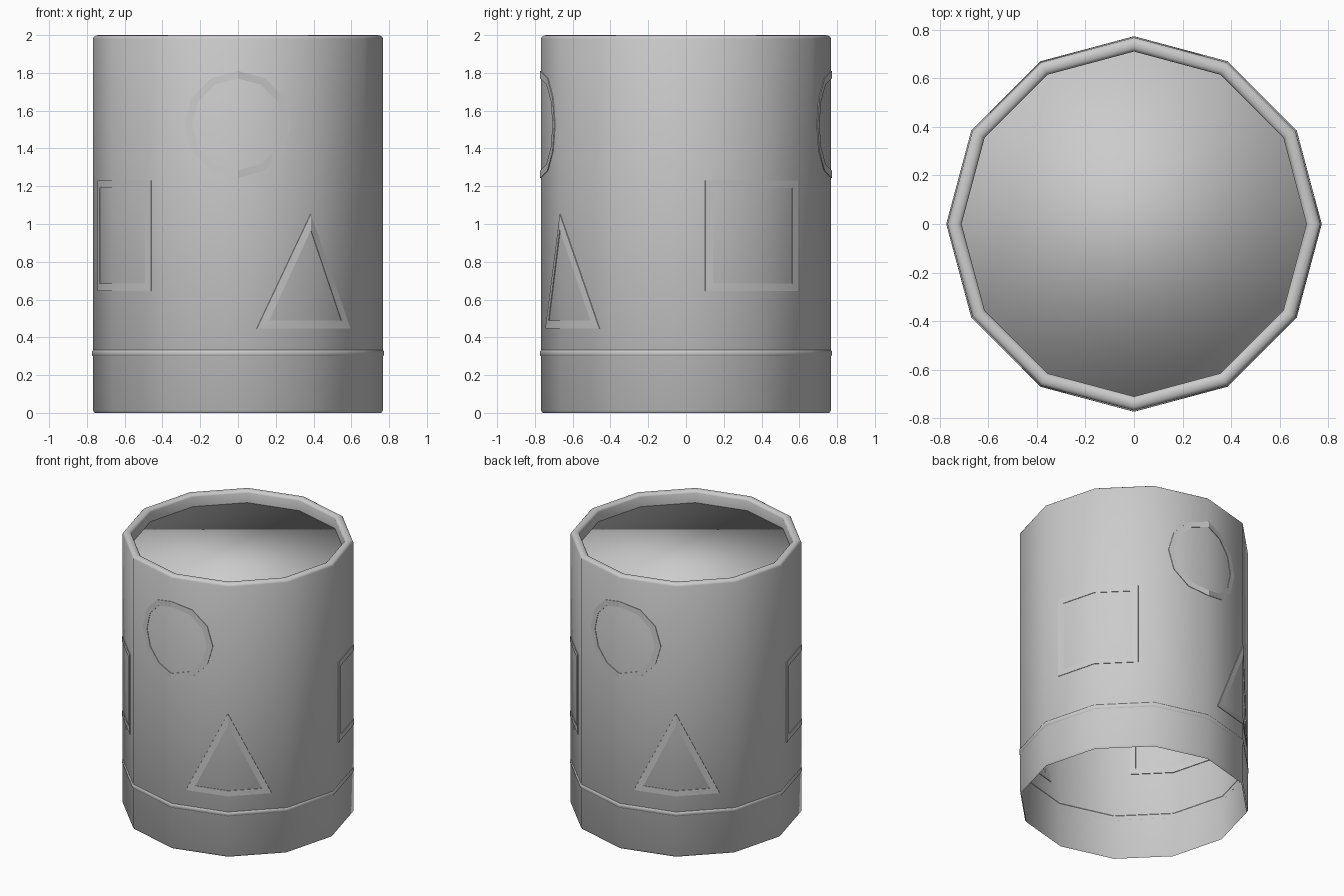
import bpy, bmesh, math
from mathutils import Vector, Matrix

SIDES = 12
R = 0.768                      # corner radius of the body
SLOPE = math.tan(math.pi / SIDES)

cube = bpy.data.objects.get("Cube")
if cube:
    bpy.data.objects.remove(cube, do_unlink=True)

grey = bpy.data.materials.new("plain_grey")
grey.use_nodes = True
grey.diffuse_color = (0.6, 0.6, 0.6, 1)
grey.node_tree.nodes["Principled BSDF"].inputs["Base Color"].default_value = (0.6, 0.6, 0.6, 1)


def finish(name, bm, angle=None):
    """Turn a bmesh into a smooth-shaded grey object."""
    mesh = bpy.data.meshes.new(name)
    bm.to_mesh(mesh)
    bm.free()
    obj = bpy.data.objects.new(name, mesh)
    bpy.context.collection.objects.link(obj)
    mesh.materials.append(grey)
    bpy.ops.object.select_all(action='DESELECT')
    obj.select_set(True)
    bpy.context.view_layer.objects.active = obj
    if angle:
        bpy.ops.object.shade_smooth_by_angle(angle=math.radians(angle))
    else:
        bpy.ops.object.shade_smooth()
    return obj


def lathe(name, profile, angle=None):
    """Sweep (radius, height) points around z; profile runs upward on the outside."""
    bm = bmesh.new()
    rings = []
    for r, z in profile:
        rings.append([bm.verts.new((r * math.cos(a), r * math.sin(a), z))
                      for a in (math.tau * i / SIDES for i in range(SIDES))])
    for low, high in zip(rings, rings[1:]):
        for i in range(SIDES):
            j = (i + 1) % SIDES
            bm.faces.new((low[i], low[j], high[j], high[i]))
    return finish(name, bm, angle)


def frame(name, outer, inner, height, direction):
    """Raised outline of a flat shape, folded around the body at an angle."""
    bm = bmesh.new()
    a = [bm.verts.new((t, 0, z)) for t, z in outer]
    b = [bm.verts.new((t, 0, z)) for t, z in inner]
    n = len(a)
    for i in range(n):
        j = (i + 1) % n
        bm.faces.new((a[i], a[j], b[j], b[i]))
    # crease where the body has a corner
    bmesh.ops.bisect_plane(bm, geom=bm.verts[:] + bm.edges[:] + bm.faces[:],
                           plane_co=(0, 0, 0), plane_no=(1, 0, 0))
    back = bmesh.ops.extrude_face_region(bm, geom=bm.faces[:], use_keep_orig=True)
    for v in back["geom"]:
        if isinstance(v, bmesh.types.BMVert):
            v.co.y = 0.009
    for v in bm.verts:
        v.co.y -= R + 0.004 - abs(v.co.x) * SLOPE
        v.co.z += height
    bmesh.ops.recalc_face_normals(bm, faces=bm.faces[:])
    bm.transform(Matrix.Rotation(math.radians(direction), 4, 'Z'))
    return finish(name, bm, 40)


def ring_points(radius, count):
    return [(radius * math.sin(math.tau * i / count), radius * math.cos(math.tau * i / count))
            for i in range(count)]


# Open-bottomed wall with a rounded lip
lip = [(0.739 + 0.029 * math.cos(a), 1.98 + 0.02 * math.sin(a))
       for a in (math.pi * i / 6 for i in range(7))]
lathe("body_wall", [(0.758, 0), (R, 0.014)] + lip + [(0.71, 1.91)], 40)

# Recessed top with a short hidden skirt
lid = lathe("recessed_top", [(0.711, 1.86), (0.711, 1.91)])
bm = bmesh.new()
bm.from_mesh(lid.data)
bm.faces.new([v for v in bm.verts if v.co.z > 1.9])
for f in bm.faces:
    f.smooth = True
bm.to_mesh(lid.data)
bm.free()

# Thin band near the foot
lathe("band", [(R - 0.002, 0.298), (R + 0.004, 0.304), (R + 0.005, 0.316),
               (R + 0.004, 0.328), (R - 0.002, 0.334)])

# Outlined shapes, repeated on opposite sides
square = [(-1, -1), (1, -1), (1, 1), (-1, 1)]
for side, turn in (("front", 0), ("back", 180)):
    frame(side + "_circle_outline", ring_points(0.283, 12), ring_points(0.243, 12), 1.527, turn)
    frame(side + "_triangle_outline",
          [(-0.285, 0), (0.285, 0), (0, 0.605)],
          [(-0.222, 0.04), (0.222, 0.04), (0, 0.52)], 0.448, 30 + turn)
    frame(side + "_square_outline",
          [(x * 0.283, z * 0.293) for x, z in square],
          [(x * 0.242, z * 0.252) for x, z in square], 0.938, 120 + turn)
